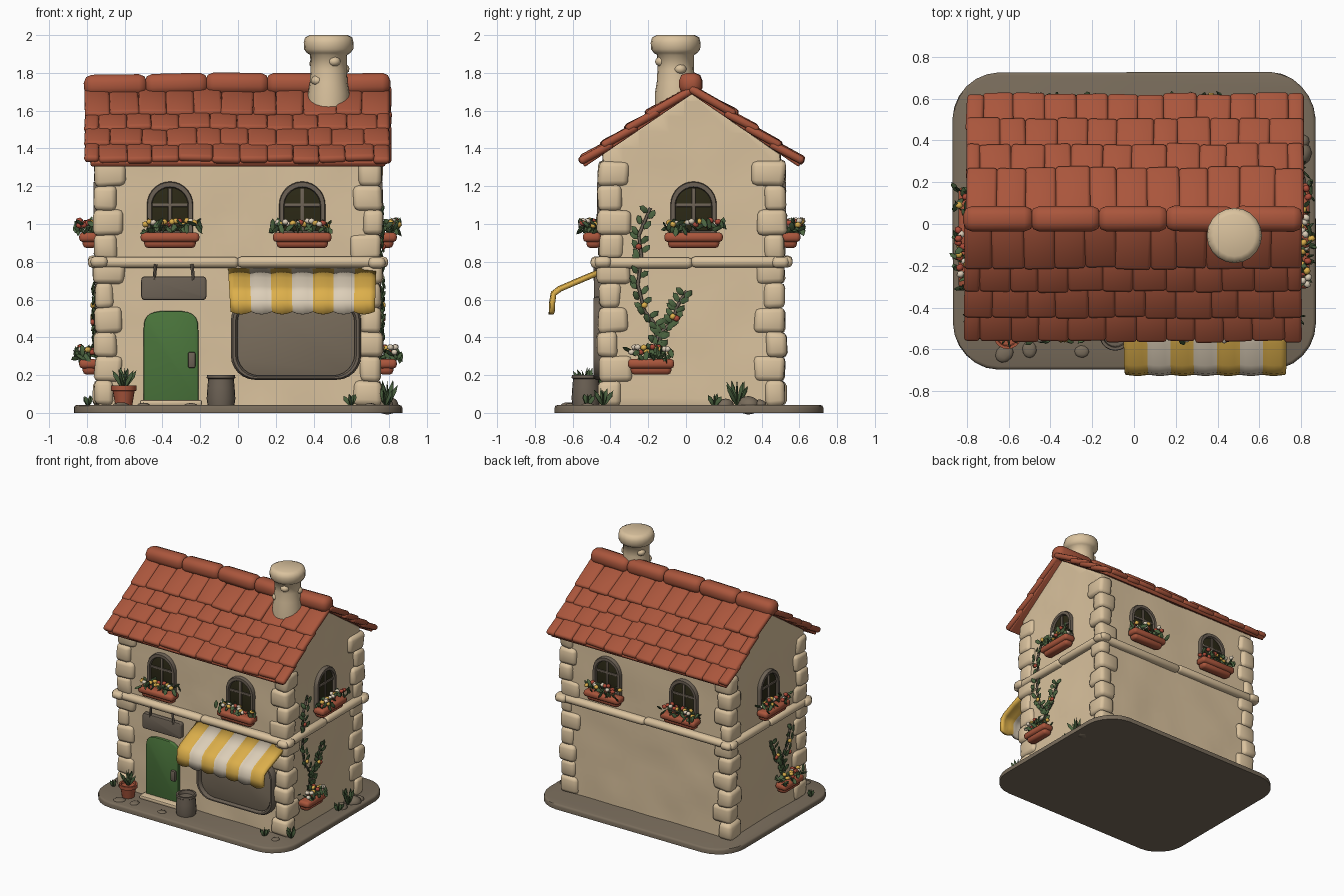
import bpy, bmesh, math, random
from math import pi, sin, cos
from mathutils import Matrix, Vector, noise

random.seed(4)
R = random.uniform
if "Cube" in bpy.data.objects:
    bpy.data.objects.remove(bpy.data.objects["Cube"])

COLOURS = {
    "cream plaster": (0.70, 0.54, 0.34), "terracotta": (0.40, 0.092, 0.045),
    "ground": (0.19, 0.15, 0.105), "dark stone": (0.15, 0.12, 0.09),
    "door green": (0.07, 0.18, 0.045), "yellow": (0.72, 0.43, 0.07),
    "pale cloth": (0.72, 0.62, 0.48), "window dark": (0.025, 0.022, 0.008),
    "leaf green": (0.07, 0.125, 0.05), "flower red": (0.42, 0.07, 0.04)}
MATS = []
for name, rgb in COLOURS.items():
    m = bpy.data.materials.new(name)
    m.use_nodes = True
    m.diffuse_color = (*rgb, 1)
    m.node_tree.nodes["Principled BSDF"].inputs["Base Color"].default_value = (*rgb, 1)
    MATS.append(m)
CREAM, ROOF, GROUND, STONE, DOOR, YELLOW, PALE, DARK, LEAF, RED = range(10)


def at(x, y, z, spin=0.0):
    return Matrix.Translation((x, y, z)) @ Matrix.Rotation(spin, 4, 'Z')


class Part:
    """Collects simple pieces into one object."""

    def __init__(self, name, frame=Matrix()):
        self.name, self.frame, self.bm = name, frame, bmesh.new()

    def add(self, piece, mat, M=Matrix()):
        bmesh.ops.recalc_face_normals(piece, faces=piece.faces)
        for f in piece.faces:
            f.material_index = mat
        piece.transform(self.frame @ M)
        tmp = bpy.data.meshes.new("tmp")
        piece.to_mesh(tmp)
        piece.free()
        self.bm.from_mesh(tmp)
        bpy.data.meshes.remove(tmp)

    def box(self, size, mat, M=Matrix(), bevel=0.01):
        b = bmesh.new()
        bmesh.ops.create_cube(b, size=1, matrix=Matrix.Diagonal((*size, 1)))
        bmesh.ops.bevel(b, geom=b.edges[:], offset=bevel, segments=2, profile=0.5, affect='EDGES')
        self.add(b, mat, M)

    def ball(self, size, mat, M=Matrix(), sub=1):
        b = bmesh.new()
        bmesh.ops.create_icosphere(b, subdivisions=sub, radius=1, matrix=Matrix.Diagonal((*size, 1)))
        self.add(b, mat, M)

    def rod(self, r1, r2, length, mat, M=Matrix(), sides=10):
        b = bmesh.new()
        bmesh.ops.create_cone(b, cap_ends=True, segments=sides, radius1=r1, radius2=r2, depth=length)
        self.add(b, mat, M)

    def lathe(self, profile, mat, M=Matrix(), steps=20):
        b = bmesh.new()
        vs = [b.verts.new((r, 0, z)) for r, z in profile]
        es = [b.edges.new(p) for p in zip(vs, vs[1:])]
        bmesh.ops.spin(b, geom=vs + es, cent=(0, 0, 0), axis=(0, 0, 1), angle=2 * pi, steps=steps)
        bmesh.ops.remove_doubles(b, verts=b.verts[:], dist=0.0005)
        self.add(b, mat, M)

    def plate(self, outline, depth, mat, M=Matrix(), bevel=0.004):
        b = bmesh.new()
        f = b.faces.new([b.verts.new((x, 0, z)) for x, z in outline])
        ext = bmesh.ops.extrude_face_region(b, geom=[f])["geom"]
        front = [v for v in ext if isinstance(v, bmesh.types.BMVert)]
        bmesh.ops.translate(b, verts=front, vec=(0, -depth, 0))
        rim = [e for e in ext if isinstance(e, bmesh.types.BMEdge)]
        bmesh.ops.bevel(b, geom=rim, offset=bevel, segments=2, profile=0.5, affect='EDGES')
        self.add(b, mat, M)

    def ring(self, outline, k, depth, mat, M=Matrix()):
        b = bmesh.new()
        mid = (max(z for _, z in outline) + min(z for _, z in outline)) / 2
        steps = ((1, 0), (1, .7), (.97, 1), (k + .03, 1), (k, .7), (k, 0))
        loops = [[b.verts.new((x * s, -depth * d, mid + (z - mid) * s)) for x, z in outline] for s, d in steps]
        n = len(outline)
        for a, c in zip(loops, loops[1:]):
            for i in range(n):
                b.faces.new((a[i], a[(i + 1) % n], c[(i + 1) % n], c[i]))
        self.add(b, mat, M)

    def finish(self, angle=45):
        me = bpy.data.meshes.new(self.name)
        used = sorted({f.material_index for f in self.bm.faces})
        for f in self.bm.faces:
            f.material_index = used.index(f.material_index)
            f.smooth = True
        self.bm.to_mesh(me)
        self.bm.free()
        for i in used:
            me.materials.append(MATS[i])
        me.set_sharp_from_angle(angle=math.radians(angle))
        ob = bpy.data.objects.new(self.name, me)
        bpy.context.collection.objects.link(ob)
        return ob


def arch(w, h, rise, power=1.0, n=14):
    top = [(w / 2 * math.copysign(abs(cos(a)) ** power, cos(a)), h - rise + rise * abs(sin(a)) ** power)
           for a in (pi * i / n for i in range(n + 1))]
    return [(-w / 2, 0), (w / 2, 0)] + top


def round_rect(w, h, r, n=6):
    pts = []
    for q, (sx, sz) in enumerate(((1, 1), (-1, 1), (-1, -1), (1, -1))):
        for i in range(n + 1):
            a = pi / 2 * (q + i / n)
            pts.append((sx * (w / 2 - r) + r * cos(a), sz * (h / 2 - r) + r * sin(a)))
    return pts


def tilt(x, y, z, a, b, c):
    return Matrix.Translation((x, y, z)) @ Matrix.Rotation(c, 4, 'Z') @ Matrix.Rotation(b, 4, 'Y') @ Matrix.Rotation(a, 4, 'X')


def wobble(bm, amount, scale):
    for v in bm.verts:
        v.co += noise.noise_vector(v.co * scale) * amount


YC = 0.03  # centre line of the house
WALL_X, WALL_Y = 0.735, 0.47

# Ground slab
p = Part("ground_slab")
p.plate(round_rect(1.74, 1.42, 0.22), 0.042, GROUND, at(0, 0.015, 0) @ Matrix.Rotation(-pi / 2, 4, 'X'), 0.015)
for v in p.bm.verts:
    v.co.z = abs(v.co.z)
    v.co.xy *= 1 + 0.012 * noise.noise(v.co * 3)
bmesh.ops.recalc_face_normals(p.bm, faces=p.bm.faces)
p.finish()

# Plaster walls with gables, softly uneven
p = Part("walls")
gable = [(-WALL_Y, 0.03), (WALL_Y, 0.03), (WALL_Y, 1.37), (0, 1.69), (-WALL_Y, 1.37)]
p.plate(gable, 2 * WALL_X, CREAM, at(-WALL_X, YC, 0, pi / 2), 0.01)
for axis, lo, hi, n in ((0, -.7, .7, 18), (1, -.41, .47, 12), (2, .08, 1.65, 20)):
    for i in range(n):
        co, no = Vector(), Vector()
        co[axis], no[axis] = lo + (hi - lo) * i / (n - 1), 1
        bmesh.ops.bisect_plane(p.bm, geom=p.bm.verts[:] + p.bm.edges[:] + p.bm.faces[:], plane_co=co, plane_no=no)
wobble(p.bm, 0.008, 5)
p.finish()

# Corner stones and the ledge between floors
p = Part("corner_stones")
for sx in (-1, 1):
    for sy in (-1, 1):
        for i in range(10):
            a, b = (0.15, 0.11) if (i + (sx > 0)) % 2 else (0.105, 0.16)
            a, b, out = a + R(-.01, .02), b + R(-.01, .02), R(0.02, 0.034)
            p.box((a, b, 0.135), CREAM, at(sx * (WALL_X + out - a / 2), YC + sy * (WALL_Y + out - b / 2), 0.105 + i * 0.129), 0.028)
wobble(p.bm, 0.01, 9)
p.finish(60)
p = Part("floor_ledge")
for spin, half, dist in ((0, .79, WALL_Y), (pi / 2, .53, WALL_X), (pi, .79, WALL_Y), (-pi / 2, .53, WALL_X)):
    p.frame = at(0, YC, 0.8, spin)
    for s in (-1, 1):
        p.box((half + .01, 0.09, 0.058), CREAM, at(s * half / 2, -dist, R(-.006, .006)), 0.024)
p.finish(60)

# Roof: deck, overlapping tile rows, ridge caps
SLOPE = math.atan(0.68)
p = Part("roof_tiles")
for s in (-1, 1):
    face = at(0, YC, 0, 0 if s < 0 else pi)
    p.frame = face
    p.box((1.56, 0.70, 0.03), ROOF, tilt(0, -0.285, 1.715 - 0.68 * 0.285 - .01, SLOPE, 0, 0), 0.008)
    rows = (0.0, 0.23, 0.345, 0.47, 0.585)
    for j in range(4):
        top, low = max(rows[j] - 0.05, 0), rows[j + 1]
        cuts = [-0.81 + 1.61 * min(max((i + (0.5 if j % 2 else 0) + (R(-.12, .12) if 0 < i < 11 else 0)) / 11, 0), 1) for i in range(12)]
        cuts = ([-0.81] + cuts) if j % 2 else cuts
        for x0, x1 in zip(cuts, cuts[1:]):
            if x1 - x0 < 0.03:
                continue
            mid = (top + low) / 2 + R(-.006, .006)
            p.box((x1 - x0 + .004, (low - top) / cos(SLOPE), 0.042), ROOF,
                  tilt((x0 + x1) / 2, -mid, 1.724 - 0.68 * mid + R(-.004, .004), SLOPE - 0.10 + R(-.03, .03), R(-.03, .03), R(-.03, .03)), 0.017)
p.finish(50)
p = Part("roof_ridge")
for i in range(5):
    x = -0.81 + 0.322 * (i + .5)
    p.box((0.335, 0.122, 0.115), ROOF, tilt(x, YC - .005, 1.742 + R(-.008, .006), 0, R(-.03, .03), R(-.015, .015)), 0.042)
p.finish(60)

# Chimney
p = Part("chimney", at(0.48, -0.055, 0))
p.lathe([(0, 2.0), (.10, 2.0), (.125, 1.988), (.132, 1.96), (.13, 1.925), (.115, 1.905), (.098, 1.895),
         (.096, 1.82), (.1, 1.75), (.11, 1.69), (.11, 1.55)], CREAM)
for a, z in ((-1.2, 1.86), (0.3, 1.82), (2.6, 1.85), (-2.4, 1.76)):
    p.ball((.035, .035, .028), CREAM, at(.08 * cos(a), .08 * sin(a), z), 2)
p.finish(60)


def foliage(p, half, z, n):
    """Leaves and blossoms heaped over a planter."""
    for i in range(n):
        u = R(-half, half) * 1.08
        p.ball((0.016, 0.006, 0.034), LEAF, tilt(u, R(-.125, -.015), z + R(-.012, .04), R(-1.2, 1.2), R(-1, 1), R(0, pi)))
    for i in range(n // 2):
        u = half * (2 * (i + .5) / (n // 2) - 1) * .9
        p.ball((0.021, 0.018, 0.017), (RED, YELLOW, PALE)[random.randrange(3)], tilt(u, R(-.115, -.03), z + R(.02, .05), R(-1, 1), 0, R(0, 3)))


def planter(p, width, z):
    p.box((width, 0.095, 0.05), ROOF, at(0, -0.058, z + .045), 0.018)
    p.box((width * .88, 0.075, 0.07), ROOF, at(0, -0.05, z + .022), 0.022)
    foliage(p, width / 2, z + 0.085, 28)


# Arched windows, each with a planter
WINDOWS = {"front_right_window": at(-.36, YC - WALL_Y, 0), "front_left_window": at(.34, YC - WALL_Y, 0),
           "back_right_window": at(-.34, YC + WALL_Y, 0, pi), "back_left_window": at(.34, YC + WALL_Y, 0, pi),
           "left_side_window": at(WALL_X, .04, 0, pi / 2), "right_side_window": at(-WALL_X, .02, 0, -pi / 2)}
for name, frame in WINDOWS.items():
    p = Part(name, frame)
    p.plate(arch(.225, .27, .12), 0.012, DARK, at(0, 0, .945))
    p.ring(arch(.245, .29, .125), 0.78, 0.03, STONE, at(0, 0, .935))
    p.box((.02, .016, .23), STONE, at(0, -.014, 1.075), .005)
    p.box((.19, .016, .018), STONE, at(0, -.014, 1.1), .005)
    p.finish()
    p = Part(name.replace("window", "planter"), frame)
    planter(p, .31, .885)
    p.finish(60)

# Climbing vines rising from low planters on both sides
STEM = [(-.17, .32), (-.14, .44), (-.22, .54), (-.255, .68), (-.235, .82), (-.25, .94), (-.19, 1.08)]
BRANCH = [(-.15, .32), (-.13, .43), (-.07, .48), (-.05, .56), (.0, .64)]
for side, flip, paths in (("left", 1, (STEM, BRANCH)), ("right", -1, (STEM[:4], BRANCH))):
    frame = at(flip * WALL_X, 0, 0, flip * pi / 2)
    p = Part(side + "_vine", frame)
    for path in paths:
        for (u0, z0), (u1, z1) in zip(path, path[1:]):
            a, b = Vector((flip * u0, -.015, z0)), Vector((flip * u1, -.015, z1))
            turn = (b - a).to_track_quat('Z', 'Y').to_matrix().to_4x4()
            p.rod(.009, .008, (b - a).length + .01, STONE, Matrix.Translation((a + b) / 2) @ turn, 6)
            for k in range(5):
                c = a.lerp(b, k / 5 + .1)
                sgn = 1 if k % 2 else -1
                p.ball((.018, .007, .03), LEAF, tilt(c.x + sgn * .027, -.024 + R(-.012, .004), c.z + .012, R(-.4, .4), sgn * R(.4, 1), R(-.4, .4)))
        p.ball((.02, .014, .018), YELLOW, at(flip * path[2][0], -.035, path[2][1] + .03))
        p.ball((.02, .014, .018), RED, at(flip * path[-2][0], -.035, path[-2][1] - .06))
    p.finish(60)
    p = Part(side + "_low_planter", frame @ at(flip * -.185, 0, 0))
    planter(p, .245, .215)
    p.finish(60)

FRONT = YC - WALL_Y
# Door, handle and step
p = Part("front_door", at(-.355, FRONT, .065))
p.plate(arch(.29, .475, .11, .6), 0.02, DOOR, bevel=.008)
p.box((.04, .03, .085), STONE, at(.11, -.03, .215), .01)
p.box((.33, .09, .03), CREAM, at(0, -.03, -.012), .01)
p.finish()

# Hanging sign board
p = Part("sign_board", at(-.34, FRONT - .012, .66))
p.plate(round_rect(.345, .125, .02), .035, STONE, bevel=.01)
for x in (-.1, .1):
    p.rod(.009, .009, .085, STONE, tilt(x, -.03, .085, 0, -x, 0), 8)
p.finish()

# Shop window
p = Part("shop_window", at(.307, FRONT, .395))
p.plate(round_rect(.64, .40, .12), .02, GROUND)
p.ring(round_rect(.69, .44, .13), .9, .05, STONE)
p.finish()

# Striped awning with a scalloped hem
p = Part("awning")
b = bmesh.new()
cols, grid = 7 * 4, []
for i in range(cols + 1):
    t, hump = i / cols, abs(sin(pi * i / 4))
    path = [(-.435, .752), (-.56, .70), (-.665, .655), (-.698, .63), (-.706, .58), (-.708, .535 - .018 * hump)]
    grid.append([b.verts.new((-.05 + .78 * t + (.012 - .02 * t) * j / 5, y - .006 * hump, z + .004 * hump)) for j, (y, z) in enumerate(path)])
for i in range(cols):
    for j in range(5):
        b.faces.new((grid[i][j], grid[i][j + 1], grid[i + 1][j + 1], grid[i + 1][j]))
p.add(b, YELLOW)
for f in p.bm.faces:
    f.material_index = YELLOW if int((f.calc_center_median().x + .05) / .1115) % 2 == 0 else PALE
solid = p.finish(50).modifiers.new("thickness", 'SOLIDIFY')
solid.thickness, solid.offset = 0.026, 0


def tuft(p, x, y, z, n, h):
    for i in range(n):
        p.ball((.014, .006, h / 2), LEAF, tilt(x, y, z, 0, R(.15, .75), 2 * pi * i / n) @ Matrix.Translation((0, 0, h / 2)))


# Potted plant and barrel by the door
p = Part("potted_plant", at(-.605, -.53, .04))
p.lathe([(0, 0), (.045, 0), (.058, .075), (.068, .078), (.068, .105), (.055, .105), (.05, .09), (0, .09)], ROOF)
tuft(p, 0, 0, .085, 9, .12)
p.finish()
p = Part("barrel", at(-.09, -.53, .035))
p.lathe([(0, 0), (.07, 0), (.076, .04), (.072, .1), (.068, .145), (.076, .15), (.074, .165), (.06, .165), (.055, .14), (0, .14)], STONE)
p.finish()

# Small rocks and tufts on the ground
p = Part("ground_plants")
for x, y, n, h in ((.6, -.52, 6, .07), (.78, -.44, 7, .1), (.79, .27, 8, .14), (.79, .15, 6, .07), (-.79, -.45, 5, .06)):
    tuft(p, x, y, .035, n, h)
p.finish()
p = Part("ground_rocks")
for x, y, s in ((.79, .33, .055), (.78, .21, .04), (.8, .39, .035), (-.5, -.6, .035), (-.62, -.62, .04), (-.25, -.61, .03), (.7, -.52, .03)):
    p.ball((s, s * 1.2, s * (.9 if x > .75 else .4)), GROUND, at(x, y, .04, R(0, 3)), 2)
p.finish(60)
